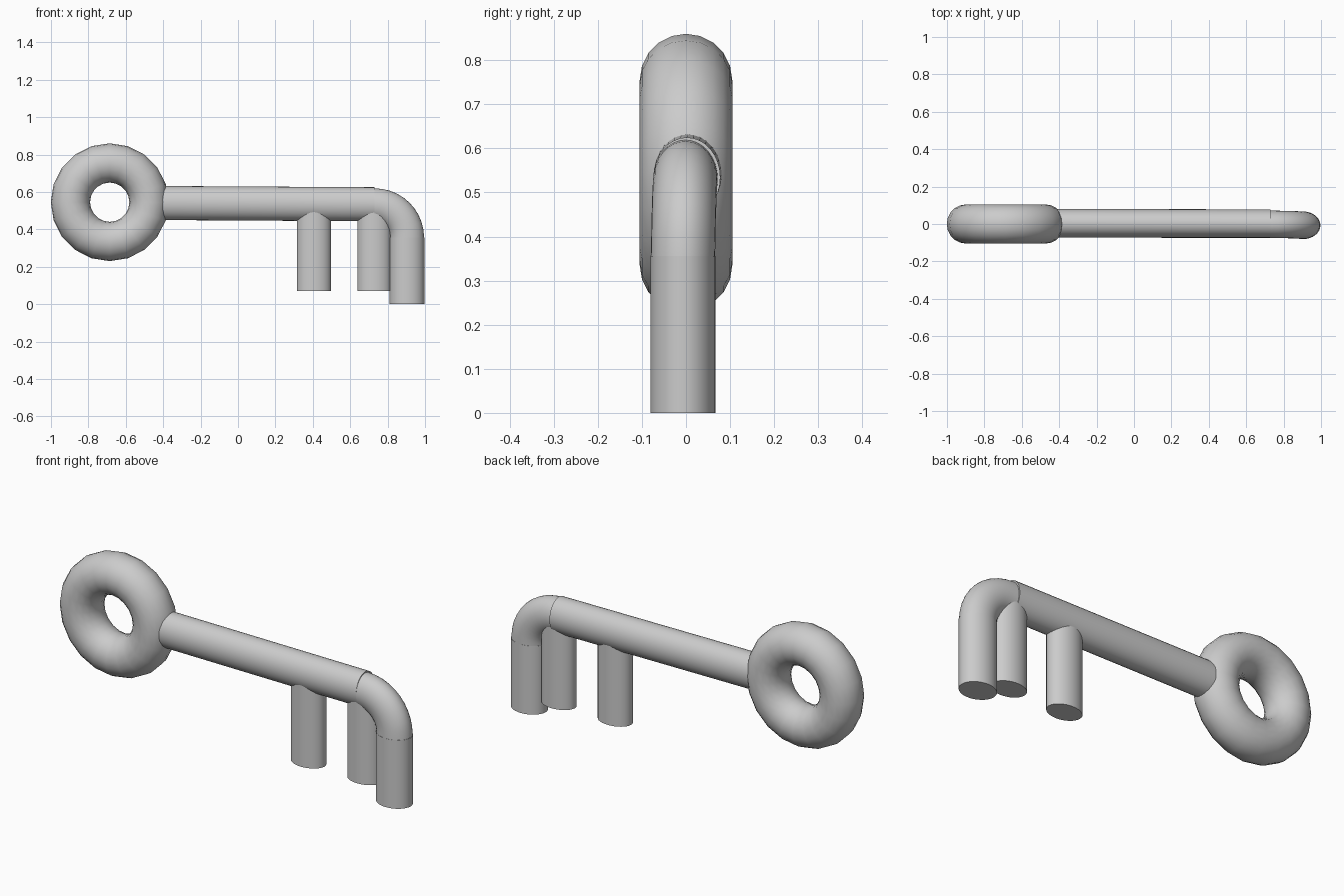
import bpy, bmesh
from math import sin, cos, pi, radians
from mathutils import Vector

cube = bpy.data.objects.get("Cube")
if cube:
    bpy.data.objects.remove(cube)

# Single plain grey
GREY = (0.6, 0.6, 0.6, 1)
mat = bpy.data.materials.new("grey")
mat.use_nodes = True
mat.diffuse_color = GREY
mat.node_tree.nodes["Principled BSDF"].inputs["Base Color"].default_value = GREY


def finish(obj, name):
    obj.name = name
    obj.data.materials.append(mat)
    bpy.ops.object.select_all(action="DESELECT")
    obj.select_set(True)
    bpy.context.view_layer.objects.active = obj
    bpy.ops.object.shade_smooth_by_angle(angle=radians(40))


def tube(name, stations, caps=True, sides=32):
    """Sweep an ellipse through (centre, heading below +x, radius in xz, radius in y)."""
    bm = bmesh.new()
    rings = []
    for centre, heading, r_xz, r_y in stations:
        normal = Vector((sin(heading), 0, cos(heading)))
        side = Vector((0, 1, 0))
        rings.append([bm.verts.new(Vector(centre)
                                   + normal * r_xz * cos(2 * pi * i / sides)
                                   + side * r_y * sin(2 * pi * i / sides))
                      for i in range(sides)])
    for a, b in zip(rings, rings[1:]):
        for i in range(sides):
            j = (i + 1) % sides
            bm.faces.new((a[i], a[j], b[j], b[i]))
    if caps:
        bm.faces.new(rings[0])
        bm.faces.new(rings[-1])
    bmesh.ops.recalc_face_normals(bm, faces=bm.faces)
    mesh = bpy.data.meshes.new(name)
    bm.to_mesh(mesh)
    bm.free()
    obj = bpy.data.objects.new(name, mesh)
    bpy.context.collection.objects.link(obj)
    finish(obj, name)


# Ring handle
bpy.ops.mesh.primitive_torus_add(
    major_segments=20, minor_segments=20, major_radius=0.21, minor_radius=0.105,
    location=(-0.686, 0, 0.545), rotation=(pi / 2, 0, 0))
finish(bpy.context.object, "ring_handle")

# Long shaft, sloping very slightly
tube("shaft", [((-0.47, 0.004, 0.541), 0, 0.091, 0.077),
               ((0.73, 0.002, 0.534), 0, 0.091, 0.076)])

# Quarter-turn elbow
BEND, STEPS = 0.174, 10
elbow = []
for k in range(STEPS + 1):
    t = k / STEPS
    a = t * pi / 2
    centre = (0.73 + BEND * sin(a), -0.001 - 0.006 * t, 0.356 + BEND * cos(a))
    elbow.append((centre, a, 0.089 + 0.002 * t, 0.073))
tube("elbow", elbow, caps=False)

# Downward end leg and the two teeth
for name, x, y, low, high, r_x, r_y in (
        ("end_leg", 0.904, -0.007, 0, 0.356, 0.093, 0.074),
        ("inner_tooth", 0.406, 0, 0.07, 0.53, 0.091, 0.064),
        ("outer_tooth", 0.729, 0, 0.07, 0.53, 0.091, 0.064)):
    tube(name, [((x, y, high), pi / 2, r_x, r_y), ((x, y, low), pi / 2, r_x, r_y)])
